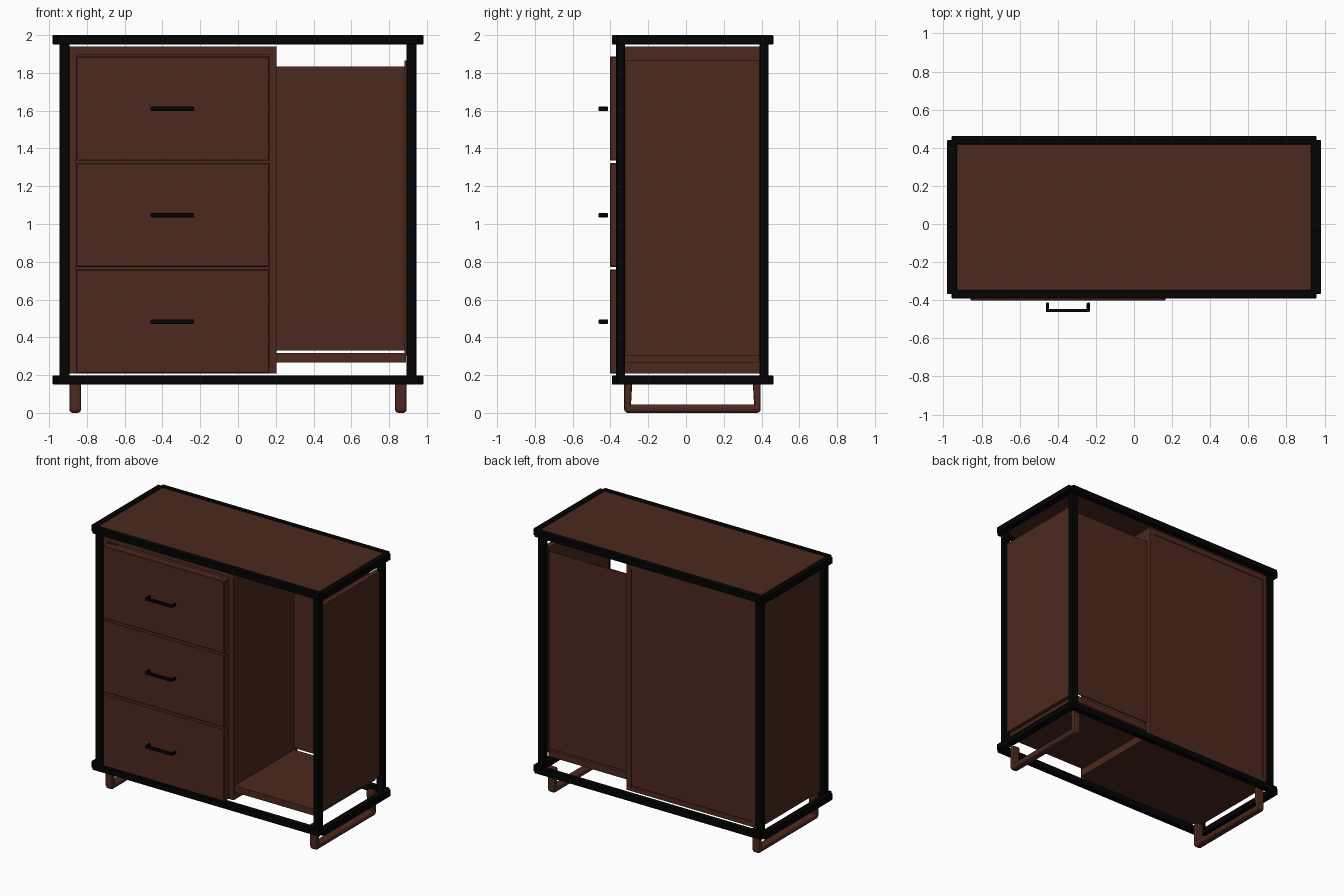
import bpy

cube = bpy.data.objects.get("Cube")
if cube:
    bpy.data.objects.remove(cube, do_unlink=True)


def material(name, rgb):
    mat = bpy.data.materials.new(name)
    mat.use_nodes = True
    mat.diffuse_color = (*rgb, 1)
    bsdf = next(n for n in mat.node_tree.nodes if n.type == "BSDF_PRINCIPLED")
    bsdf.inputs["Base Color"].default_value = (*rgb, 1)
    return mat


WOOD = material("dark brown wood", (0.072, 0.022, 0.0125))
METAL = material("black metal", (0.001, 0.001, 0.001))


def box(name, x, y, z, mat=WOOD, bevel=0.0, segments=1):
    """Box from (low, high) pairs on each axis."""
    bpy.ops.mesh.primitive_cube_add(size=1)
    ob = bpy.context.object
    ob.name = name
    for v in ob.data.vertices:
        v.co = [sum(r) / 2 + c * (r[1] - r[0]) for r, c in zip((x, y, z), v.co)]
    ob.data.materials.append(mat)
    if bevel:
        mod = ob.modifiers.new("soft edges", "BEVEL")
        mod.width = bevel
        mod.segments = segments
    return ob


def side_range(side, inner, outer):
    return tuple(sorted((side * inner, side * outer)))


SIDES = (("right", -1), ("left", 1))
DEPTHS = (("front", (-0.392, -0.347), (-0.37, -0.323)),
          ("back", (0.418, 0.462), (0.39, 0.438)))

# Metal frame: upper and lower rings joined by four posts
for level, z in (("lower", (0.149, 0.199)), ("upper", (1.95, 2.0))):
    for place, bar_y, _ in DEPTHS:
        box(f"{level}_{place}_rail", (-0.957, 0.957), bar_y, z, METAL, 0.004)
    for label, s in SIDES:
        box(f"{level}_{label}_rail", side_range(s, 0.93, 0.982), (-0.367, 0.44),
            z, METAL, 0.004)
for place, _, post_y in DEPTHS:
    for label, s in SIDES:
        box(f"{place}_{label}_post", side_range(s, 0.891, 0.944), post_y,
            (0.18, 1.97), METAL, 0.004)

# Top board held inside the upper ring
box("top_board", (-0.935, 0.935), (-0.355, 0.425), (1.965, 1.996))

# Drawer cabinet
DEEP = (-0.346, 0.422)
TALL = (0.209, 1.94)
box("cabinet_outer_wall", (-0.905, -0.858), DEEP, TALL)
box("cabinet_inner_wall", (0.168, 0.205), DEEP, TALL)
box("cabinet_bottom", (-0.858, 0.168), DEEP, (0.209, 0.247))
box("cabinet_top", (-0.858, 0.168), DEEP, (1.897, 1.94))
box("cabinet_back", (-0.858, 0.168), (0.38, 0.415), (0.247, 1.897))

# Three drawers with floating U-shaped handles
for i in range(3):
    base = 0.209 + i * 0.5635
    box(f"drawer_front_{i + 1}", (-0.857, 0.165), (-0.402, -0.34),
        (base, base + 0.55), WOOD, 0.004)
    box(f"drawer_body_{i + 1}", (-0.84, 0.15), (-0.345, 0.36),
        (base + 0.045, base + 0.5))
    grip_z = (base + 0.262, base + 0.286)
    box(f"handle_grip_{i + 1}", (-0.462, -0.232), (-0.463, -0.445),
        grip_z, METAL, 0.006, 2)
    for label, x in (("right", (-0.462, -0.446)), ("left", (-0.248, -0.232))):
        box(f"handle_{label}_stem_{i + 1}", x, (-0.455, -0.412), grip_z, METAL, 0.004)

# Open compartment
box("compartment_floor", (0.205, 0.889), (-0.335, 0.385), (0.267, 0.316))
box("compartment_back", (0.205, 0.882), (0.38, 0.39), (0.331, 1.834))
box("compartment_side", (0.882, 0.92), (-0.335, 0.395), (0.302, 1.866))

# Sled legs: two short uprights joined by a runner on each side
for label, s in SIDES:
    x = side_range(s, 0.831, 0.893)
    box(f"{label}_runner", x, (-0.327, 0.395), (0, 0.044), WOOD, 0.018, 3)
    for place, y, lean in (("front", (-0.327, -0.283), -1), ("back", (0.352, 0.395), 1)):
        leg = box(f"{label}_{place}_leg", x, y, (0.01, 0.19), WOOD, 0.012, 2)
        inner = y[1] if lean < 0 else y[0]
        for v in leg.data.vertices:
            if v.co.z < 0.1 and abs(v.co.y - inner) < 0.001:
                v.co.y += lean * 0.01
